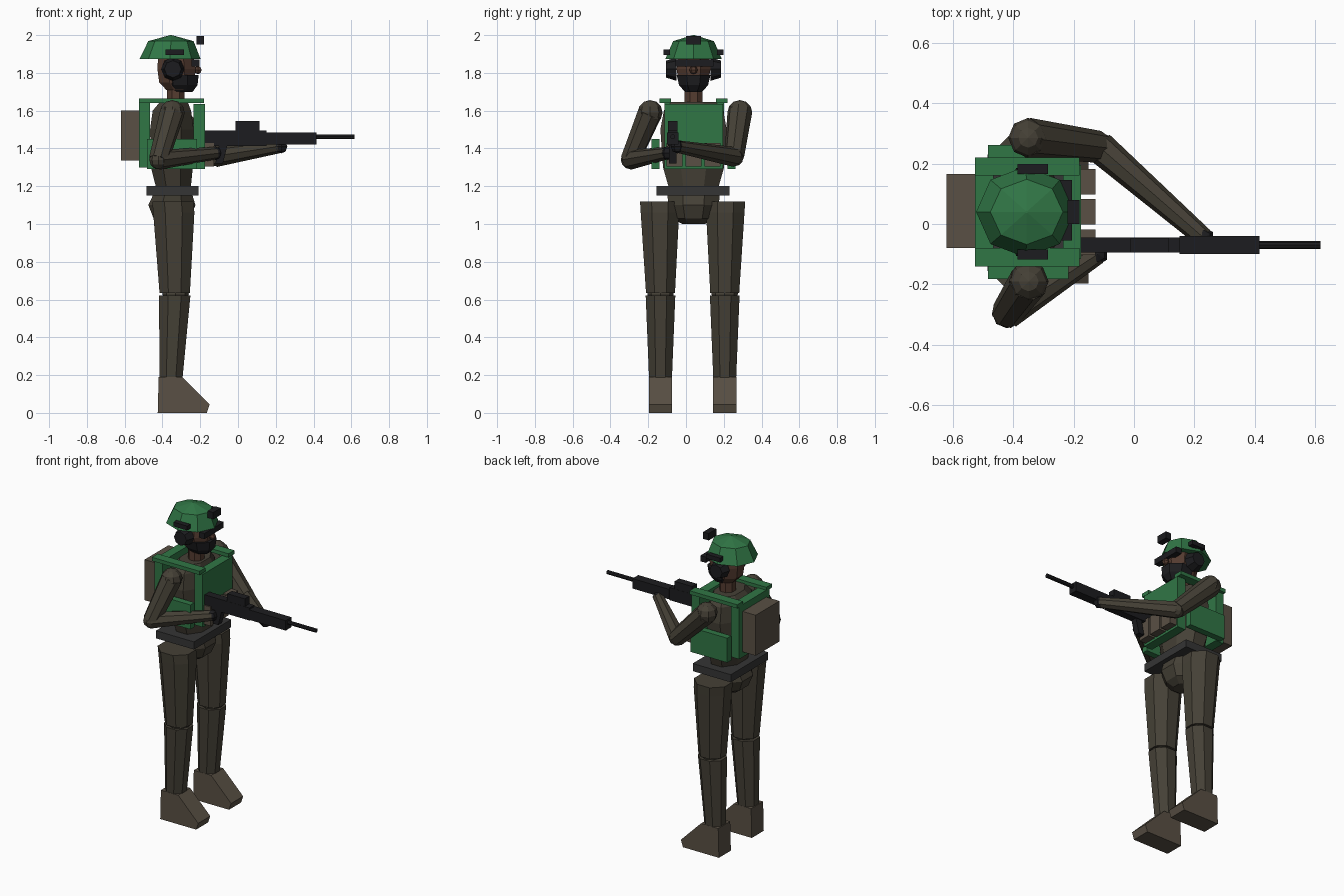
import bpy, bmesh, math
from mathutils import Vector

if "Cube" in bpy.data.objects:
    bpy.data.objects.remove(bpy.data.objects["Cube"])


def material(name, rgb):
    m = bpy.data.materials.new(name)
    m.diffuse_color = (*rgb, 1)
    m.use_nodes = True
    m.node_tree.nodes["Principled BSDF"].inputs["Base Color"].default_value = m.diffuse_color
    return m


GREEN = material("green", (0.03, 0.18, 0.06))
CLOTH = material("cloth", (0.06, 0.052, 0.037))
TAN = material("tan", (0.1, 0.08, 0.058))
SKIN = material("skin", (0.09, 0.045, 0.03))
BLACK = material("black", (0.012, 0.012, 0.014))
GREY = material("grey", (0.035, 0.035, 0.035))
CX, CY = -0.35, 0.04  # body axis


def finish(name, bm, mat):
    bmesh.ops.recalc_face_normals(bm, faces=bm.faces)
    me = bpy.data.meshes.new(name)
    bm.to_mesh(me)
    bm.free()
    me.materials.append(mat)
    ob = bpy.data.objects.new(name, me)
    bpy.context.collection.objects.link(ob)
    return ob


def box(name, x, y, z, mat):
    """Box from (min, max) ranges."""
    bm = bmesh.new()
    bmesh.ops.create_cube(bm, size=1)
    for v in bm.verts:
        v.co = [(r[0] + r[1]) / 2 + c * (r[1] - r[0]) for c, r in zip(v.co, (x, y, z))]
    return finish(name, bm, mat)


def loft(name, rings, mat, n=8, phase=0.5):
    """Stack of elliptical rings: (x, y, z, rx, ry)."""
    bm = bmesh.new()
    loops = []
    for x, y, z, rx, ry in rings:
        angles = [2 * math.pi * (i + phase) / n for i in range(n)]
        loops.append([bm.verts.new((x + rx * math.cos(a), y + ry * math.sin(a), z)) for a in angles])
    for a, b in zip(loops, loops[1:]):
        for i in range(n):
            j = (i + 1) % n
            bm.faces.new((a[i], a[j], b[j], b[i]))
    bm.faces.new(loops[0])
    bm.faces.new(loops[-1])
    return finish(name, bm, mat)


def limb(name, a, b, ra, rb, mat, n=8):
    """Tapered cylinder between two points."""
    a, b = Vector(a), Vector(b)
    bm = bmesh.new()
    bmesh.ops.create_cone(bm, cap_ends=True, segments=n, radius1=ra, radius2=rb, depth=(b - a).length)
    ob = finish(name, bm, mat)
    ob.location = (a + b) / 2
    ob.rotation_euler = (b - a).to_track_quat('Z', 'Y').to_euler()
    return ob


def ball(name, c, r, mat, u=8, v=6):
    bm = bmesh.new()
    bmesh.ops.create_uvsphere(bm, u_segments=u, v_segments=v, radius=r)
    bmesh.ops.translate(bm, verts=bm.verts, vec=c)
    return finish(name, bm, mat)


def side_profile(name, pts, y, mat):
    """Extrude an x-z outline across a y range."""
    bm = bmesh.new()
    f = bm.faces.new([bm.verts.new((x, y[0], z)) for x, z in pts])
    g = bmesh.ops.extrude_face_region(bm, geom=[f])["geom"]
    bmesh.ops.translate(bm, verts=[v for v in g if isinstance(v, bmesh.types.BMVert)],
                        vec=(0, y[1] - y[0], 0))
    return finish(name, bm, mat)


# Helmet with front mount
loft("helmet", [(-0.36, CY, 1.873, 0.162, 0.15), (-0.355, CY, 1.968, 0.12, 0.108),
                (-0.355, CY, 2.0, 0.004, 0.004)], GREEN, phase=0)
box("helmet_mount", (-0.22, -0.18), (0, 0.08), (1.95, 1.995), BLACK)

# Head, mask, goggles, nose, neck
loft("head", [(-0.315, CY, 1.71, 0.07, 0.06), (-0.325, CY, 1.75, 0.1, 0.085),
              (-0.325, CY, 1.82, 0.11, 0.097), (-0.33, CY, 1.9, 0.1, 0.09)], SKIN)
loft("face_mask", [(-0.3, CY, 1.7, 0.065, 0.05), (-0.305, CY, 1.735, 0.098, 0.083),
                   (-0.31, CY, 1.79, 0.11, 0.097)], BLACK)
box("goggles", (-0.245, -0.205), (CY - 0.095, CY + 0.105), (1.835, 1.872), BLACK)
ball("nose", (-0.212, CY, 1.815), 0.022, SKIN, 6, 4)
loft("neck", [(-0.33, CY, 1.6, 0.05, 0.052), (-0.33, CY, 1.74, 0.05, 0.052)], SKIN)

# Ear cups and helmet rails
for s, side in ((-1, "right"), (1, "left")):
    limb("ear_cup_" + side, (-0.345, CY + s * 0.09, 1.82), (-0.345, CY + s * 0.145, 1.82),
         0.062, 0.045, BLACK)
    y = sorted((CY + s * 0.125, CY + s * 0.158))
    box("helmet_rail_" + side, (-0.385, -0.285), y, (1.895, 1.923), BLACK)

# Torso, belt, pelvis
loft("torso", [(-0.34, CY, 1.17, 0.095, 0.135), (-0.35, CY, 1.3, 0.12, 0.175),
               (-0.35, CY, 1.5, 0.125, 0.19), (-0.35, CY, 1.6, 0.11, 0.17),
               (-0.34, CY, 1.645, 0.08, 0.13)], CLOTH)
box("belt", (-0.485, -0.21), (-0.155, 0.23), (1.15, 1.2), GREY)
loft("pelvis", [(-0.35, CY, 1.0, 0.06, 0.065), (-0.35, CY, 1.03, 0.105, 0.12),
                (-0.35, CY, 1.1, 0.135, 0.145), (-0.345, CY, 1.16, 0.11, 0.15)], CLOTH)

# Vest: plates, shoulder straps, side panels
box("front_plate", (-0.235, -0.175), (-0.115, 0.195), (1.4, 1.635), GREEN)
box("front_plate_base", (-0.235, -0.175), (-0.115, 0.195), (1.29, 1.4), GREEN)
box("back_plate", (-0.525, -0.465), (-0.115, 0.2), (1.3, 1.645), GREEN)
for s, side in ((-1, "right"), (1, "left")):
    y = sorted((CY + s * 0.12, CY + s * 0.18))
    box("shoulder_strap_" + side, (-0.525, -0.18), y, (1.64, 1.664), GREEN)
    y = sorted((CY + s * 0.18, CY + s * 0.222))
    box("side_panel_" + side, (-0.482, -0.217), y, (1.29, 1.45), GREEN)

# Front pouches and backpack
for i in range(3):
    y = CY + (i - 1) * 0.1
    box("pouch_%d" % i, (-0.18, -0.127), (y - 0.042, y + 0.042), (1.305, 1.43), TAN)
box("backpack", (-0.62, -0.52), (-0.08, 0.165), (1.335, 1.6), TAN)

# Legs and boots
for s, side in ((-1, "right"), (1, "left")):
    y = 0.035 + s * 0.17
    loft("thigh_" + side, [(-0.335, y, 0.635, 0.087, 0.083), (-0.34, y + s * 0.003, 1.06, 0.118, 0.11),
                           (-0.345, y + s * 0.004, 1.12, 0.118, 0.113)], CLOTH)
    ball("knee_" + side, (-0.33, y, 0.63), 0.07, CLOTH)
    loft("shin_" + side, [(-0.355, y, 0.17, 0.065, 0.065), (-0.335, y, 0.622, 0.09, 0.085)], CLOTH)
    side_profile("boot_" + side, [(-0.425, 0), (-0.165, 0), (-0.15, 0.045), (-0.295, 0.19), (-0.42, 0.19)],
                 (y - 0.062, y + 0.062), TAN)

# Arms: shoulder, elbow, wrist
arms = {"right": [(-0.348, -0.19, 1.59), (-0.42, -0.295, 1.34), (-0.12, -0.1, 1.375)],
        "left": [(-0.35, 0.285, 1.59), (-0.115, 0.255, 1.355), (0.23, -0.045, 1.41)]}
for side, (shoulder, elbow, wrist) in arms.items():
    ball("shoulder_" + side, shoulder, 0.066, CLOTH)
    limb("upper_arm_" + side, shoulder, elbow, 0.066, 0.053, CLOTH)
    ball("elbow_" + side, elbow, 0.05, CLOTH)
    limb("forearm_" + side, elbow, wrist, 0.053, 0.033, CLOTH)
    ball("glove_" + side, wrist, 0.036, BLACK, 6, 4)

# Rifle
GY = -0.07
box("rifle_receiver", (-0.2, 0.15), (GY - 0.025, GY + 0.025), (1.413, 1.495), BLACK)
box("rifle_handguard", (0.15, 0.415), (GY - 0.03, GY + 0.03), (1.42, 1.485), BLACK)
limb("rifle_barrel", (0.4, GY, 1.462), (0.617, GY, 1.462), 0.013, 0.013, BLACK)
box("rifle_sight", (-0.012, 0.115), (GY - 0.024, GY + 0.024), (1.49, 1.545), BLACK)
side_profile("rifle_grip", [(-0.12, 1.32), (-0.08, 1.32), (-0.055, 1.42), (-0.1, 1.42)],
             (GY - 0.02, GY + 0.02), BLACK)
